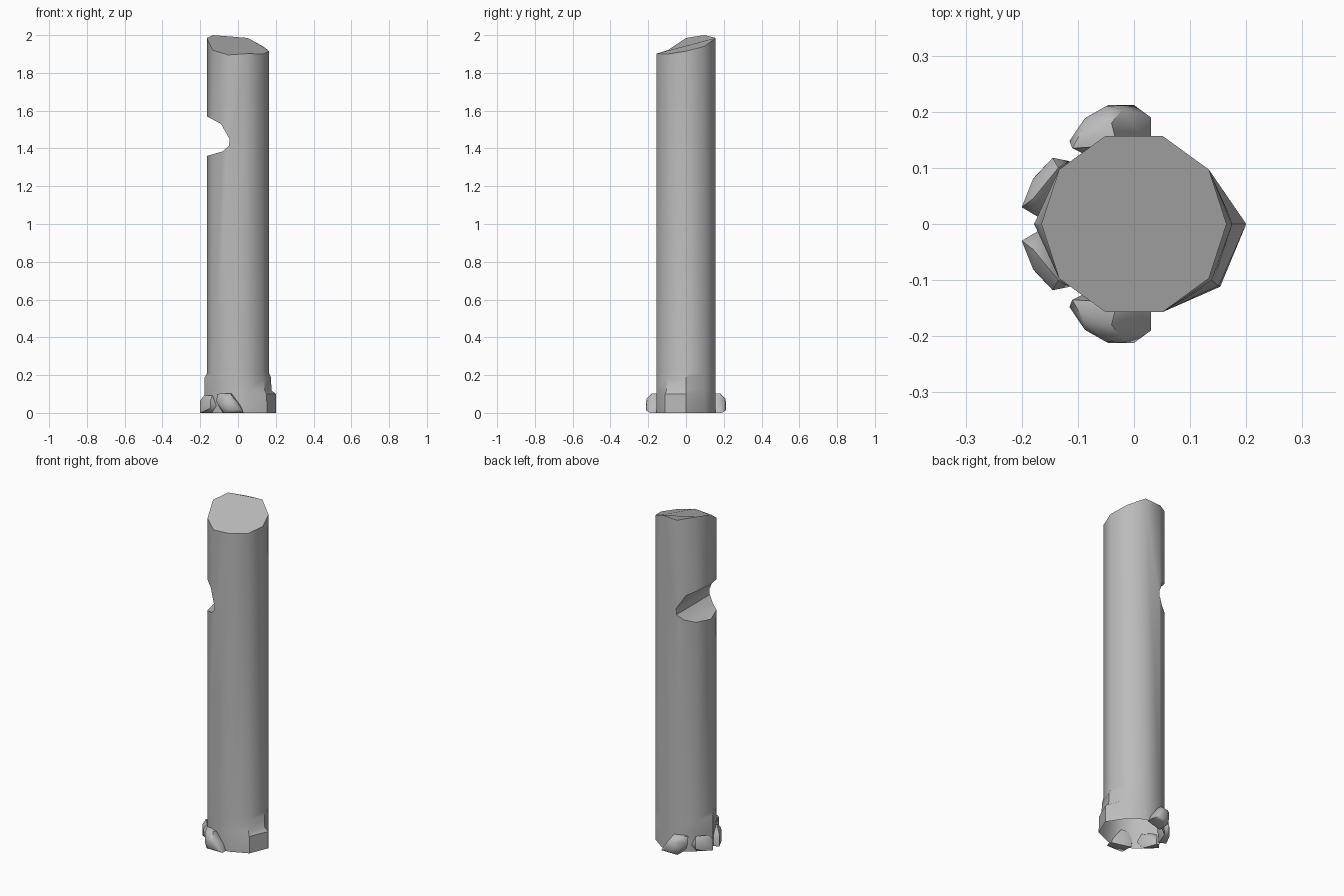
import bpy, bmesh
from math import cos, sin, pi

cube = bpy.data.objects.get("Cube")
if cube:
    bpy.data.objects.remove(cube)

stone = bpy.data.materials.new("grey_stone")
stone.use_nodes = True
stone.diffuse_color = (0.5, 0.5, 0.5, 1)
stone.node_tree.nodes["Principled BSDF"].inputs["Base Color"].default_value = (0.5, 0.5, 0.5, 1)


def add_object(name, bm):
    bmesh.ops.recalc_face_normals(bm, faces=bm.faces)
    mesh = bpy.data.meshes.new(name)
    bm.to_mesh(mesh)
    bm.free()
    mesh.materials.append(stone)
    obj = bpy.data.objects.new(name, mesh)
    bpy.context.collection.objects.link(obj)
    return obj


def smooth(obj, angle):
    bpy.ops.object.select_all(action='DESELECT')
    obj.select_set(True)
    bpy.context.view_layer.objects.active = obj
    bpy.ops.object.shade_smooth_by_angle(angle=angle)


# Column: ten-sided shaft, broken uneven top, worn swelling at the foot
SIDES, R = 10, 0.165
top_z = [1.915, 1.94, 1.985, 1.98, 2.0, 1.985, 1.92, 1.895, 1.902, 1.9]
# height, then extra radius at +x, at its front neighbour, and at -x
foot = [(0, 0.035, 0.025, 0.012), (0.1, 0.035, 0.022, 0.013),
        (0.12, 0.012, 0.01, 0.013), (0.185, 0.01, 0.006, 0.013), (0.21, 0, 0, 0)]
bm = bmesh.new()
rings = []
for z, east, south_east, west in foot + [(None, 0, 0, 0)]:
    extra = {0: east, 9: south_east, 5: west}
    ring = []
    for i in range(SIDES):
        r = R + extra.get(i, 0)
        a = 2 * pi * i / SIDES
        ring.append(bm.verts.new((r * cos(a), r * sin(a), top_z[i] if z is None else z)))
    rings.append(ring)
for low, high in zip(rings, rings[1:]):
    for i in range(SIDES):
        j = (i + 1) % SIDES
        bm.faces.new((low[i], low[j], high[j], high[i]))
bm.faces.new(rings[-1])
bm.faces.new(rings[0])
column = add_object("column", bm)

# Chipped notch cut through the -x side
profile = [(-0.3, 1.64), (-0.165, 1.57), (-0.09, 1.53), (-0.045, 1.45),
           (-0.047, 1.415), (-0.08, 1.385), (-0.165, 1.36), (-0.3, 1.33)]
bm = bmesh.new()
face = bm.faces.new([bm.verts.new((x, -0.3, z)) for x, z in profile])
side = bmesh.ops.extrude_face_region(bm, geom=[face])["geom"]
bmesh.ops.translate(bm, vec=(0, 0.6, 0), verts=[v for v in side if isinstance(v, bmesh.types.BMVert)])
cutter = add_object("notch_cutter", bm)
cutter.hide_render = True

bpy.context.view_layer.objects.active = column
cut = column.modifiers.new("notch", 'BOOLEAN')
cut.operation, cut.object, cut.solver = 'DIFFERENCE', cutter, 'EXACT'
bpy.ops.object.modifier_apply(modifier=cut.name)
bpy.data.objects.remove(cutter)

# The underside is open
bm = bmesh.new()
bm.from_mesh(column.data)
under = [f for f in bm.faces if all(v.co.z < 0.001 for v in f.verts)]
bmesh.ops.delete(bm, geom=under, context='FACES')
bm.to_mesh(column.data)
bm.free()
smooth(column, 0.66)

# Rubble stones: convex lumps, mirrored front to back
rubble = {
    "side_stone": [(-0.2, 0.03, 0), (-0.2, 0.03, 0.065), (-0.178, 0.083, 0.01), (-0.18, 0.08, 0.07),
                   (-0.145, 0.118, 0.025), (-0.145, 0.118, 0.07), (-0.115, 0.112, 0.04),
                   (-0.165, 0.01, 0), (-0.17, 0.012, 0.06), (-0.18, 0.045, 0.092),
                   (-0.135, 0.1, 0.092), (-0.12, 0.05, 0.06), (-0.135, 0.09, 0)],
    "large_stone": [(-0.115, 0.148, 0.06), (-0.085, 0.19, 0.035), (-0.088, 0.188, 0.08),
                    (-0.045, 0.212, 0.02), (-0.05, 0.21, 0.075), (0, 0.212, 0.015),
                    (-0.02, 0.205, 0.07), (0.03, 0.19, 0), (0.03, 0.15, 0), (0.012, 0.155, 0.04),
                    (-0.075, 0.19, 0), (-0.08, 0.12, 0), (-0.11, 0.135, 0.1),
                    (-0.09, 0.172, 0.102), (-0.04, 0.18, 0.104), (-0.03, 0.14, 0.1)],
}
for name, points in rubble.items():
    for end, s in (("back", 1), ("front", -1)):
        bm = bmesh.new()
        for x, y, z in points:
            bm.verts.new((x, s * y, z))
        hull = bmesh.ops.convex_hull(bm, input=bm.verts)
        bmesh.ops.delete(bm, geom=hull["geom_interior"], context='VERTS')
        smooth(add_object(end + "_" + name, bm), 0.8)
